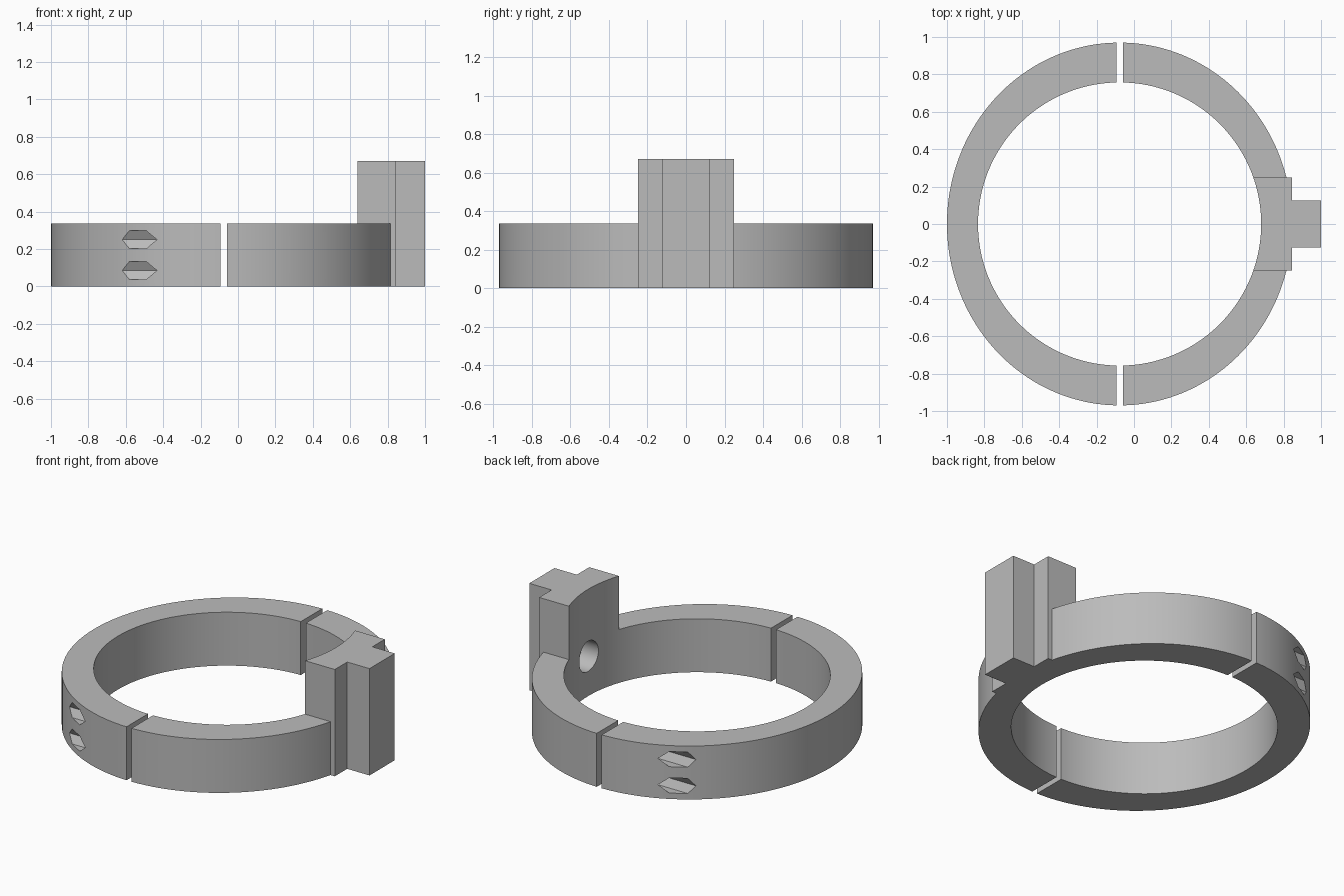
import bpy, bmesh
from math import cos, sin, pi, acos
from mathutils import Matrix

cube = bpy.data.objects.get("Cube")
if cube:
    bpy.data.objects.remove(cube, do_unlink=True)

CX = -0.077            # ring centre
RX, RY = 0.923, 0.97   # outer half-widths
BORE = 0.757
HEIGHT = 0.335
GAP = 0.0175           # half of the split between the halves
BOLT_Y, BOLT_Z = 0.84, (0.085, 0.25)

grey = bpy.data.materials.new("grey")
grey.use_nodes = True
colour = (0.5, 0.5, 0.5, 1)
grey.diffuse_color = colour
grey.node_tree.nodes["Principled BSDF"].inputs["Base Color"].default_value = colour


def make_object(name, bm):
    bmesh.ops.recalc_face_normals(bm, faces=bm.faces)
    mesh = bpy.data.meshes.new(name)
    bm.to_mesh(mesh)
    bm.free()
    mesh.materials.append(grey)
    obj = bpy.data.objects.new(name, mesh)
    bpy.context.collection.objects.link(obj)
    return obj


def prism(name, outline, z0, z1):
    """Extrude a plan outline upward."""
    bm = bmesh.new()
    face = bm.faces.new([bm.verts.new((x, y, z0)) for x, y in outline])
    top = bmesh.ops.extrude_face_region(bm, geom=[face])
    verts = [v for v in top["geom"] if isinstance(v, bmesh.types.BMVert)]
    bmesh.ops.translate(bm, verts=verts, vec=(0, 0, z1 - z0))
    return make_object(name, bm)


def rod(name, x0, x1, y, z, radius, sides):
    """Cylinder lying along x, with corners pointing along y."""
    bm = bmesh.new()
    bmesh.ops.create_cone(bm, cap_ends=True, segments=sides, radius1=radius,
                          radius2=radius, depth=abs(x1 - x0))
    turn = Matrix.Rotation(pi / 2, 4, 'Y')
    if sides == 6:
        turn = turn @ Matrix.Rotation(pi / 2, 4, 'Z')
    # put a corner of the six-sided prism on the y axis
    bm.transform(turn)
    if sides == 6 and max(v.co.y for v in bm.verts) < radius * 0.95:
        bm.transform(Matrix.Rotation(pi / 6, 4, 'X'))
    bm.transform(Matrix.Translation(((x0 + x1) / 2, y, z)))
    return make_object(name, bm)


def combine(target, tool, operation):
    mod = target.modifiers.new(operation.lower(), 'BOOLEAN')
    mod.operation, mod.solver, mod.object = operation, 'EXACT', tool
    bpy.context.view_layer.objects.active = target
    bpy.ops.object.modifier_apply(modifier=mod.name)
    bpy.data.objects.remove(tool, do_unlink=True)


def half_disc(name, side, steps=80):
    a = acos(GAP / RX)
    angles = [-a + 2 * a * i / steps for i in range(steps + 1)]
    return prism(name, [(CX + side * RX * cos(t), RY * sin(t)) for t in angles], 0, HEIGHT)


def cut_bore(obj):
    circle = [(CX + BORE * cos(2 * pi * i / 160), BORE * sin(2 * pi * i / 160))
              for i in range(160)]
    combine(obj, prism("bore_cutter", circle, -0.2, 1), 'DIFFERENCE')


def cut_bolts(obj, side):
    for y in (-BOLT_Y, BOLT_Y):
        for z in BOLT_Z:
            start = CX + side * 0.28
            combine(obj, rod("nut_cutter", start, CX + side * 1.2, y, z, 0.055, 6), 'DIFFERENCE')
            combine(obj, rod("bolt_cutter", CX - side * 0.1, start + side * 0.05,
                             y, z, 0.03, 32), 'DIFFERENCE')


# Ring halves
plain_half = half_disc("right_ring_half", -1)
mount_half = half_disc("left_ring_half_with_mount", 1)

# T-shaped mounting block on the left half
tee = [(0.5, -0.248), (0.845, -0.248), (0.845, -0.125), (1, -0.125),
       (1, 0.125), (0.845, 0.125), (0.845, 0.248), (0.5, 0.248)]
combine(mount_half, prism("mount_block", tee, 0, 0.67), 'UNION')

for part, side in ((plain_half, -1), (mount_half, 1)):
    cut_bore(part)
    cut_bolts(part, side)

# Mount screw hole with a wider recess on the inside
combine(mount_half, rod("screw_cutter", 0.7, 1.1, 0, 0.25, 0.056, 48), 'DIFFERENCE')
combine(mount_half, rod("recess_cutter", 0.5, 0.79, 0, 0.25, 0.095, 48), 'DIFFERENCE')

# Smooth curved walls, crisp edges
for part in (plain_half, mount_half):
    bpy.ops.object.select_all(action='DESELECT')
    part.select_set(True)
    bpy.context.view_layer.objects.active = part
    bpy.ops.object.shade_smooth_by_angle(angle=pi / 6)
